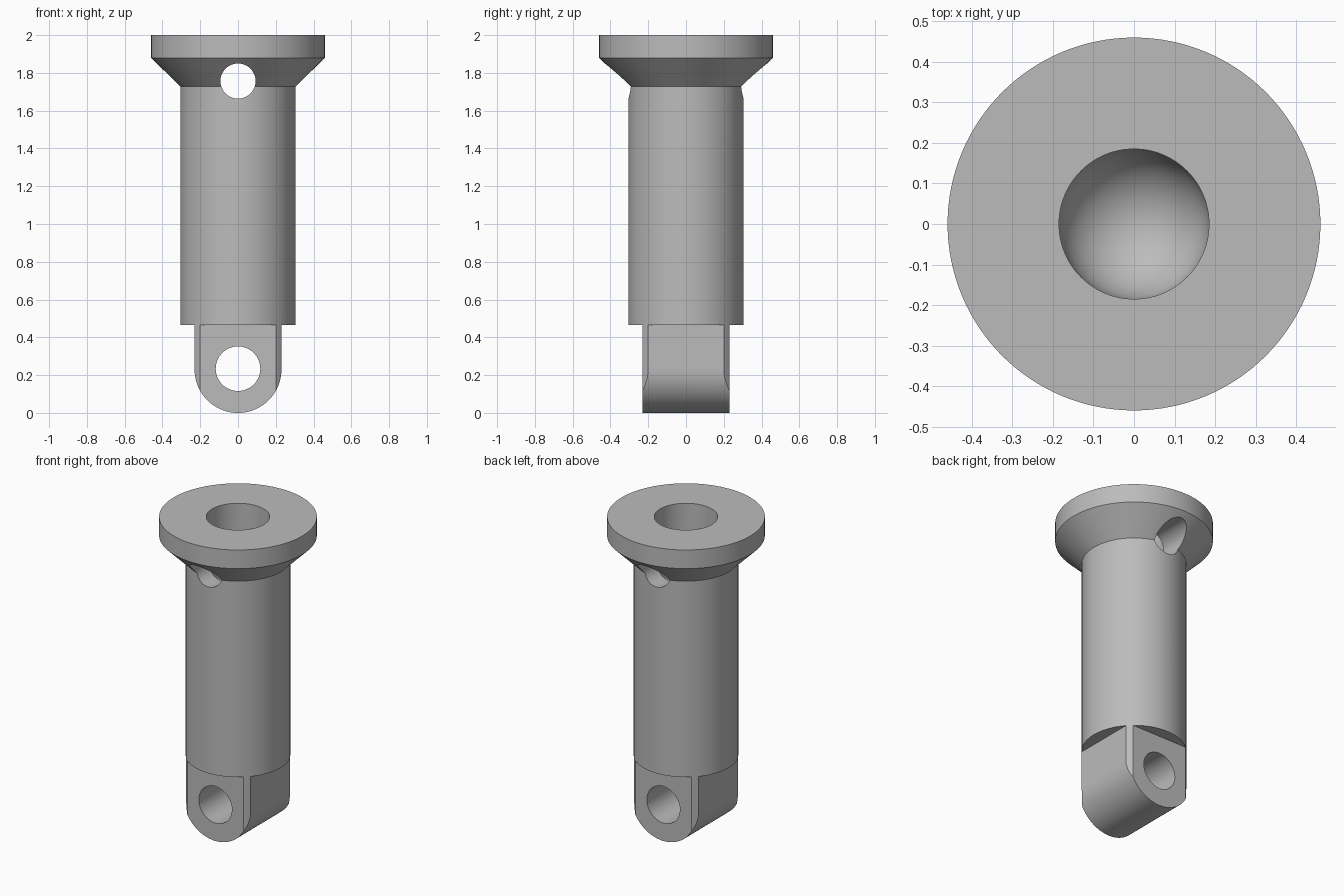
import bpy, bmesh
from math import sin, cos, pi, radians
from mathutils import Vector

if "Cube" in bpy.data.objects:
    bpy.data.objects.remove(bpy.data.objects["Cube"])

SEGMENTS = 128
SHAFT_R, FLANGE_R, BORE_R = 0.305, 0.46, 0.185
LUG_R, LUG_TOP = 0.23, 0.465

steel = bpy.data.materials.new("light grey steel")
steel.use_nodes = True
colour = (0.5, 0.5, 0.5, 1)
steel.diffuse_color = colour
steel.node_tree.nodes["Principled BSDF"].inputs["Base Color"].default_value = colour


def finish(name, bm):
    bmesh.ops.remove_doubles(bm, verts=bm.verts, dist=1e-5)
    bmesh.ops.recalc_face_normals(bm, faces=bm.faces)
    mesh = bpy.data.meshes.new(name)
    bm.to_mesh(mesh)
    bm.free()
    mesh.materials.append(steel)
    obj = bpy.data.objects.new(name, mesh)
    bpy.context.collection.objects.link(obj)
    return obj


def revolve(name, profile):
    bm = bmesh.new()
    verts = [bm.verts.new((r, 0, z)) for r, z in profile]
    edges = [bm.edges.new(pair) for pair in zip(verts, verts[1:])]
    bmesh.ops.spin(bm, geom=verts + edges, cent=(0, 0, 0), axis=(0, 0, 1),
                   angle=2 * pi, steps=SEGMENTS)
    return finish(name, bm)


def extrude_y(name, outline, y0, y1):
    bm = bmesh.new()
    face = bm.faces.new([bm.verts.new((x, y0, z)) for x, z in outline])
    new = bmesh.ops.extrude_face_region(bm, geom=[face])["geom"]
    bmesh.ops.translate(bm, vec=Vector((0, y1 - y0, 0)),
                        verts=[v for v in new if isinstance(v, bmesh.types.BMVert)])
    return finish(name, bm)


def arc(radius, z, start, end, steps):
    angles = [start + (end - start) * i / steps for i in range(steps + 1)]
    return [(radius * cos(a), z + radius * sin(a)) for a in angles]


# Turned body: shaft, conical shoulder, flange and round-ended bore
bore_end = arc(BORE_R, 1.55, 0, -pi / 2, 24)
bore_end[-1] = (0, 1.55 - BORE_R)
body = revolve("clevis_rod", [(0, 0), (SHAFT_R, 0), (SHAFT_R, 1.727),
                              (FLANGE_R, 1.88), (FLANGE_R, 2), (BORE_R, 2)] + bore_end)

# Cutters that leave a round-ended lug below the shaft
lug = arc(LUG_R, LUG_R, 0, -pi, 48)
around = ([(LUG_R, LUG_TOP)] + lug + [(-LUG_R, LUG_TOP), (-1, LUG_TOP),
                                      (-1, -1), (1, -1), (1, LUG_TOP)])
slab = [(-1, -1), (1, -1), (1, LUG_TOP), (-1, LUG_TOP)]
cutters = [extrude_y("lug_outline_cutter", around, -1, 1),
           extrude_y("lug_front_cutter", slab, -1, -LUG_R),
           extrude_y("lug_back_cutter", slab, LUG_R, 1)]

# Pin holes through the lug and the shoulder
for name, radius, z in (("lug_hole_cutter", 0.118, 0.234),
                        ("cross_hole_cutter", 0.093, 1.757)):
    cutters.append(extrude_y(name, arc(radius, z, 0, 2 * pi, 64)[:-1], -1, 1))

bpy.context.view_layer.objects.active = body
body.select_set(True)
for cutter in cutters:
    cutter.hide_render = True
    mod = body.modifiers.new(cutter.name, 'BOOLEAN')
    mod.operation = 'DIFFERENCE'
    mod.solver = 'EXACT'
    mod.object = cutter
    bpy.ops.object.modifier_apply(modifier=mod.name)
for cutter in cutters:
    bpy.data.objects.remove(cutter)

bpy.ops.object.shade_smooth_by_angle(angle=radians(30))
